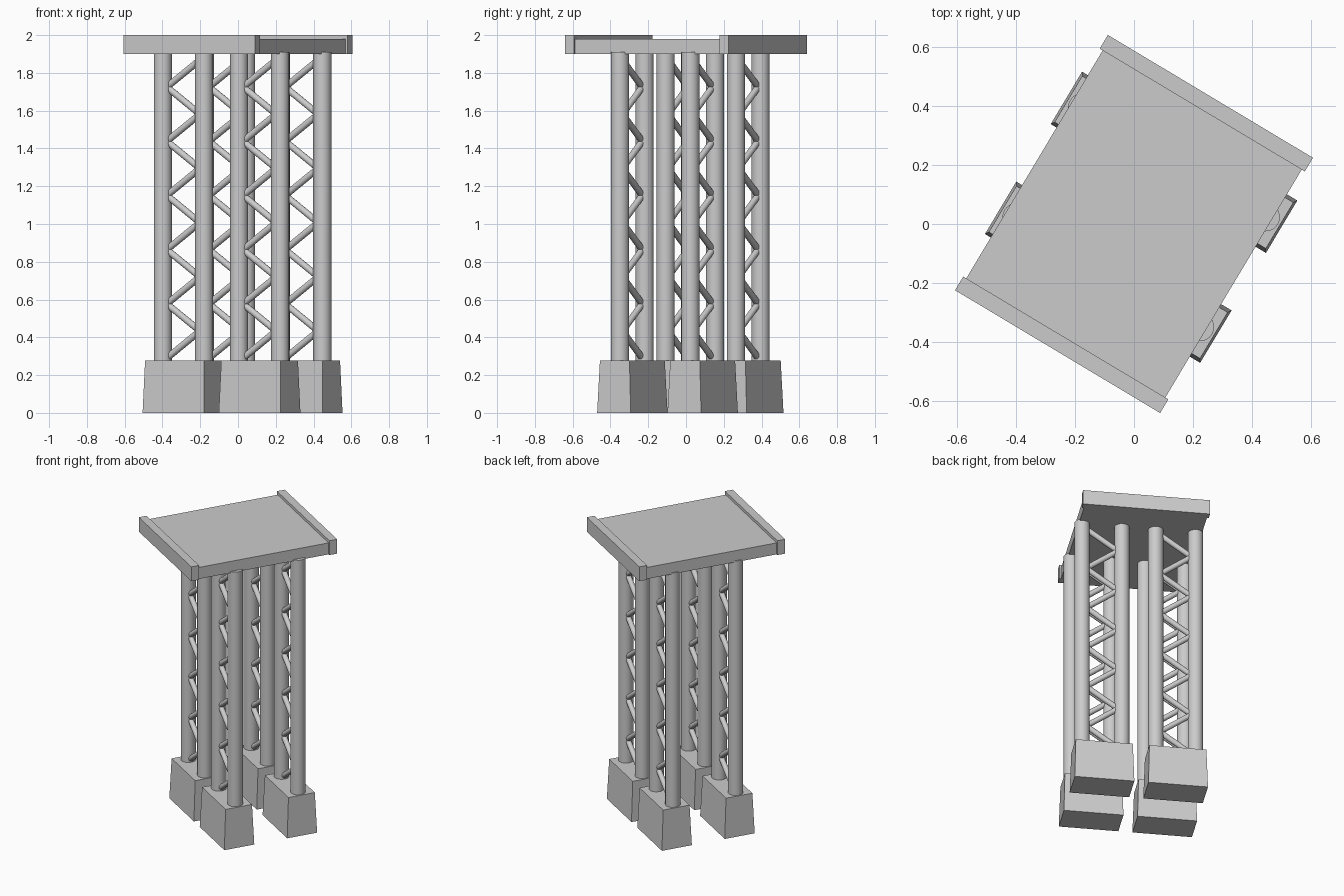
import bpy, bmesh, math
from mathutils import Matrix, Vector

if "Cube" in bpy.data.objects:
    bpy.data.objects.remove(bpy.data.objects["Cube"])

TURN = Matrix.Rotation(math.radians(-30.9), 4, 'Z')   # whole pier is turned in plan


def finish(name, bm, smooth=False):
    bm.transform(TURN)
    bmesh.ops.recalc_face_normals(bm, faces=bm.faces)
    me = bpy.data.meshes.new(name)
    bm.to_mesh(me)
    bm.free()
    ob = bpy.data.objects.new(name, me)
    bpy.context.collection.objects.link(ob)
    if smooth:
        bpy.ops.object.select_all(action='DESELECT')
        ob.select_set(True)
        bpy.context.view_layer.objects.active = ob
        bpy.ops.object.shade_smooth_by_angle(angle=math.radians(50))
    return ob


def box(name, centre, size, inset=(0, 0)):
    """Box whose top face is pulled in by inset on each side."""
    bm = bmesh.new()
    bmesh.ops.create_cube(bm, size=1)
    for v in bm.verts:
        top = v.co.z > 0
        for i in range(2):
            v.co[i] *= size[i] - (2 * inset[i] if top else 0)
        v.co.z *= size[2]
        v.co += Vector(centre)
    return finish(name, bm)


def add_rod(bm, a, b, radius, sides):
    a, b = Vector(a), Vector(b)
    d = b - a
    mat = Matrix.Translation((a + b) / 2) @ d.to_track_quat('Z', 'Y').to_matrix().to_4x4()
    bmesh.ops.create_cone(bm, cap_ends=True, segments=sides, radius1=radius,
                          radius2=radius, depth=d.length, matrix=mat)


# Deck slab and raised end beams
box("deck", (0, 0, 1.94), (0.786, 0.90, 0.08))
for side, s in (("front", -1), ("back", 1)):
    box(f"{side}_beam", (0, s * 0.477, 1.95), (0.81, 0.054, 0.10))

# Four trestle legs: tapered footing, column pair, zigzag bracing
STEP, Z0 = 0.1435, 0.29
for row, v in (("front", -0.185), ("back", 0.249)):
    for col, u in (("left", -0.226), ("right", 0.244)):
        tag = f"{row}_{col}"
        box(f"{tag}_footing", (u, v, 0.139), (0.38, 0.207, 0.278), (0.008, 0.0125))

        bm = bmesh.new()
        for s in (-1, 1):
            add_rod(bm, (u + s * 0.127, v, 0.26), (u + s * 0.127, v, 1.91), 0.048, 24)
        finish(f"{tag}_columns", bm, True)

        bm = bmesh.new()
        for k in range(11):
            s = -1 if k % 2 == 0 else 1
            add_rod(bm, (u + s * 0.102, v, Z0 + k * STEP),
                    (u - s * 0.102, v, Z0 + (k + 1) * STEP), 0.018, 12)
        finish(f"{tag}_bracing", bm, True)
